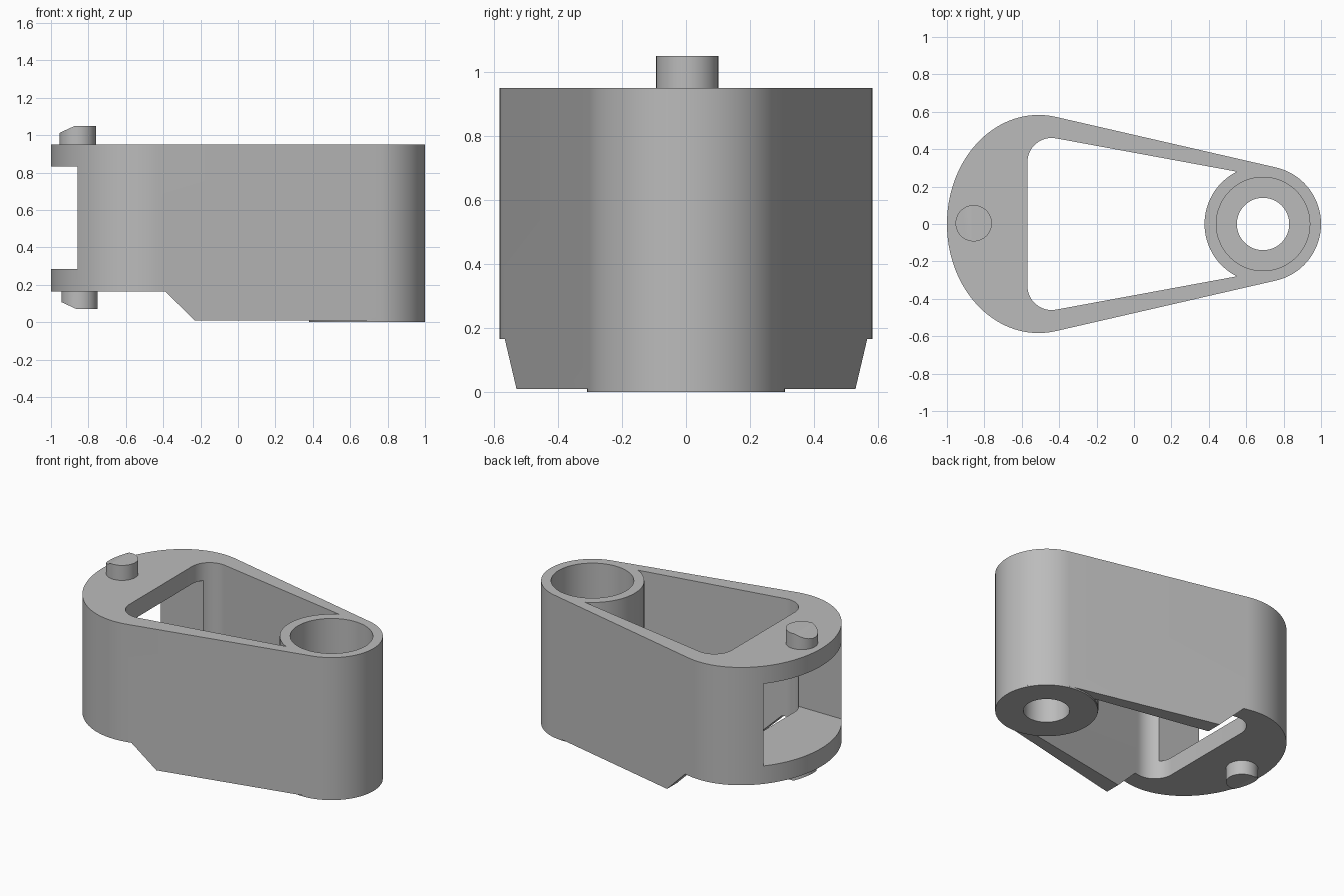
import bpy, bmesh
from math import cos, sin, radians
from mathutils import Vector

cube = bpy.data.objects.get("Cube")
if cube:
    bpy.data.objects.remove(cube, do_unlink=True)

grey = bpy.data.materials.new("plain grey")
grey.use_nodes = True
colour = (0.5, 0.5, 0.5, 1)
grey.diffuse_color = colour
grey.node_tree.nodes["Principled BSDF"].inputs["Base Color"].default_value = colour

RING = (0.69, 0)      # centre of the bearing ring
RING_R = 0.31
TOP, BASE, PLATE = 0.95, 0.01, 0.165


def arc(centre, rx, ry, start, end, steps):
    """Points along an elliptical arc, angles in degrees."""
    angles = [radians(start + (end - start) * i / steps) for i in range(steps + 1)]
    return [(centre[0] + rx * cos(a), centre[1] + ry * sin(a)) for a in angles]


def circle(centre, r, steps=64):
    return arc(centre, r, r, 0, 360, steps)[:-1]


def prism(name, points, low, high, along_y=False):
    """Extrude a closed profile along z, or an xz profile along y."""
    bm = bmesh.new()
    place = (lambda p: (p[0], low, p[1])) if along_y else (lambda p: (p[0], p[1], low))
    face = bm.faces.new([bm.verts.new(place(p)) for p in points])
    top = bmesh.ops.extrude_face_region(bm, geom=[face])
    verts = [g for g in top["geom"] if isinstance(g, bmesh.types.BMVert)]
    step = Vector((0, high - low, 0)) if along_y else Vector((0, 0, high - low))
    bmesh.ops.translate(bm, verts=verts, vec=step)
    bmesh.ops.recalc_face_normals(bm, faces=bm.faces)
    mesh = bpy.data.meshes.new(name)
    bm.to_mesh(mesh)
    bm.free()
    obj = bpy.data.objects.new(name, mesh)
    bpy.context.collection.objects.link(obj)
    mesh.materials.append(grey)
    return obj


def select(obj):
    bpy.ops.object.select_all(action="DESELECT")
    obj.select_set(True)
    bpy.context.view_layer.objects.active = obj


def cut(obj, cutter):
    """Subtract the cutter and discard it."""
    select(obj)
    mod = obj.modifiers.new("cut", "BOOLEAN")
    mod.operation, mod.solver, mod.object = "DIFFERENCE", "EXACT", cutter
    bpy.ops.object.modifier_apply(modifier=mod.name)
    bpy.data.objects.remove(cutter, do_unlink=True)


def smooth(obj):
    select(obj)
    bpy.ops.object.shade_smooth_by_angle(angle=radians(30))


# Arm body: elliptical wide end joined by straight sides to the round end
outline = (arc((-0.51, 0), 0.49, 0.583, 79.4, 280.6, 72)
           + arc(RING, RING_R, RING_R, -77.4, 77.4, 48))
body = prism("arm_body", outline, BASE, TOP)

# Open centre with rounded corners, wrapping around the ring
cavity = (arc((-0.44, 0.33), 0.13, 0.13, 79.4, 180, 16)
          + arc((-0.44, -0.33), 0.13, 0.13, 180, 280.6, 16)
          + arc(RING, RING_R + 0.003, RING_R + 0.003, 243.4, 116.6, 40))
cut(body, prism("cavity_cutter", cavity, -1, 2))

# Slot through the wide end
slot = [(-1.2, -0.41), (-0.45, -0.41), (-0.45, 0.41), (-1.2, 0.41)]
cut(body, prism("slot_cutter", slot, 0.285, 0.833))

# Raised, sloped underside of the wide end
under = [(-1.2, -0.2), (-0.017, -0.2), (-0.39, PLATE), (-1.2, PLATE)]
cut(body, prism("underside_cutter", under, -1, 1, along_y=True))

# Stepped bore in the ring
cut(body, prism("bore_cutter", circle(RING, 0.25), 0.65, 2))
cut(body, prism("hole_cutter", circle(RING, 0.14), -1, 2))
smooth(body)

# Thin foot under the ring
foot = prism("ring_foot", circle(RING, RING_R, 96), 0, BASE)
cut(foot, prism("foot_hole_cutter", circle(RING, 0.14), -1, 1))
smooth(foot)

# Locating pins with a bevelled outer tip
for name, x, root, tip in (("upper_pin", -0.857, TOP, 1.05),
                           ("lower_pin", -0.848, PLATE, 0.07)):
    pin = prism(name, circle((x, 0.004), 0.097, 48), min(root, tip), max(root, tip))
    d = 1 if tip > root else -1
    wedge = [(x - 0.2, tip - 0.085 * d), (x - 0.015, tip),
             (x + 0.17, tip + 0.085 * d), (x - 0.2, tip + 0.085 * d)]
    cut(pin, prism("tip_cutter", wedge, -1, 1, along_y=True))
    smooth(pin)
